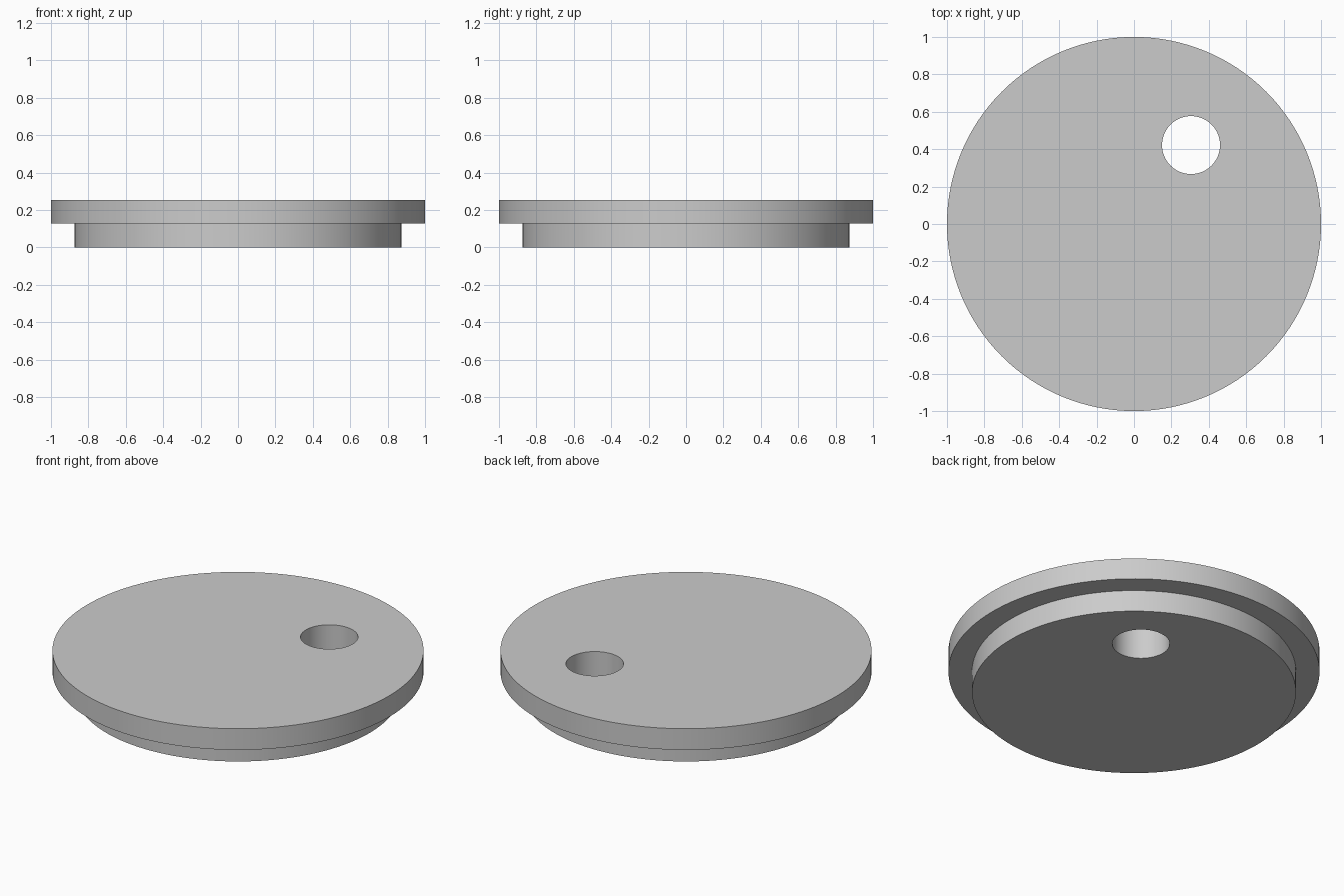
import bpy
import math

default = bpy.data.objects.get("Cube")
if default:
    bpy.data.objects.remove(default, do_unlink=True)

SEGMENTS = 128
PLUG_RADIUS, RIM_RADIUS = 0.873, 1.0
STEP_Z, TOP_Z = 0.128, 0.254
HOLE_RADIUS, HOLE_X, HOLE_Y = 0.155, 0.305, 0.422

grey = bpy.data.materials.new("plain grey")
grey.use_nodes = True
colour = (0.6, 0.6, 0.6, 1)
grey.diffuse_color = colour
grey.node_tree.nodes["Principled BSDF"].inputs["Base Color"].default_value = colour


def lathe(name, profile, x=0, y=0, segments=SEGMENTS):
    """Turn a (radius, z) profile into a closed solid about a vertical axis."""
    verts, faces = [], []
    for radius, z in profile:
        for i in range(segments):
            a = math.tau * i / segments
            verts.append((x + radius * math.cos(a), y + radius * math.sin(a), z))
    for ring in range(len(profile) - 1):
        base = ring * segments
        for i in range(segments):
            j = (i + 1) % segments
            faces.append((base + i, base + j, base + segments + j, base + segments + i))
    faces.append(tuple(reversed(range(segments))))
    faces.append(tuple(range(len(verts) - segments, len(verts))))
    mesh = bpy.data.meshes.new(name)
    mesh.from_pydata(verts, [], faces)
    mesh.materials.append(grey)
    obj = bpy.data.objects.new(name, mesh)
    bpy.context.collection.objects.link(obj)
    return obj


# Stepped lid: narrow plug below, wide rim above
lid = lathe("stepped_lid", [(PLUG_RADIUS, 0), (PLUG_RADIUS, STEP_Z),
                            (RIM_RADIUS, STEP_Z), (RIM_RADIUS, TOP_Z)])

# Off-centre through hole
cutter = lathe("hole_cutter", [(HOLE_RADIUS, -0.1), (HOLE_RADIUS, TOP_Z + 0.1)],
               HOLE_X, HOLE_Y, 64)
hole = lid.modifiers.new("hole", "BOOLEAN")
hole.operation = "DIFFERENCE"
hole.solver = "EXACT"
hole.object = cutter

# Apply the cut, then smooth the round walls while keeping crisp edges
bpy.ops.object.select_all(action="DESELECT")
lid.select_set(True)
bpy.context.view_layer.objects.active = lid
bpy.ops.object.modifier_apply(modifier=hole.name)
bpy.data.objects.remove(cutter, do_unlink=True)
bpy.ops.object.shade_smooth_by_angle(angle=math.radians(30))
